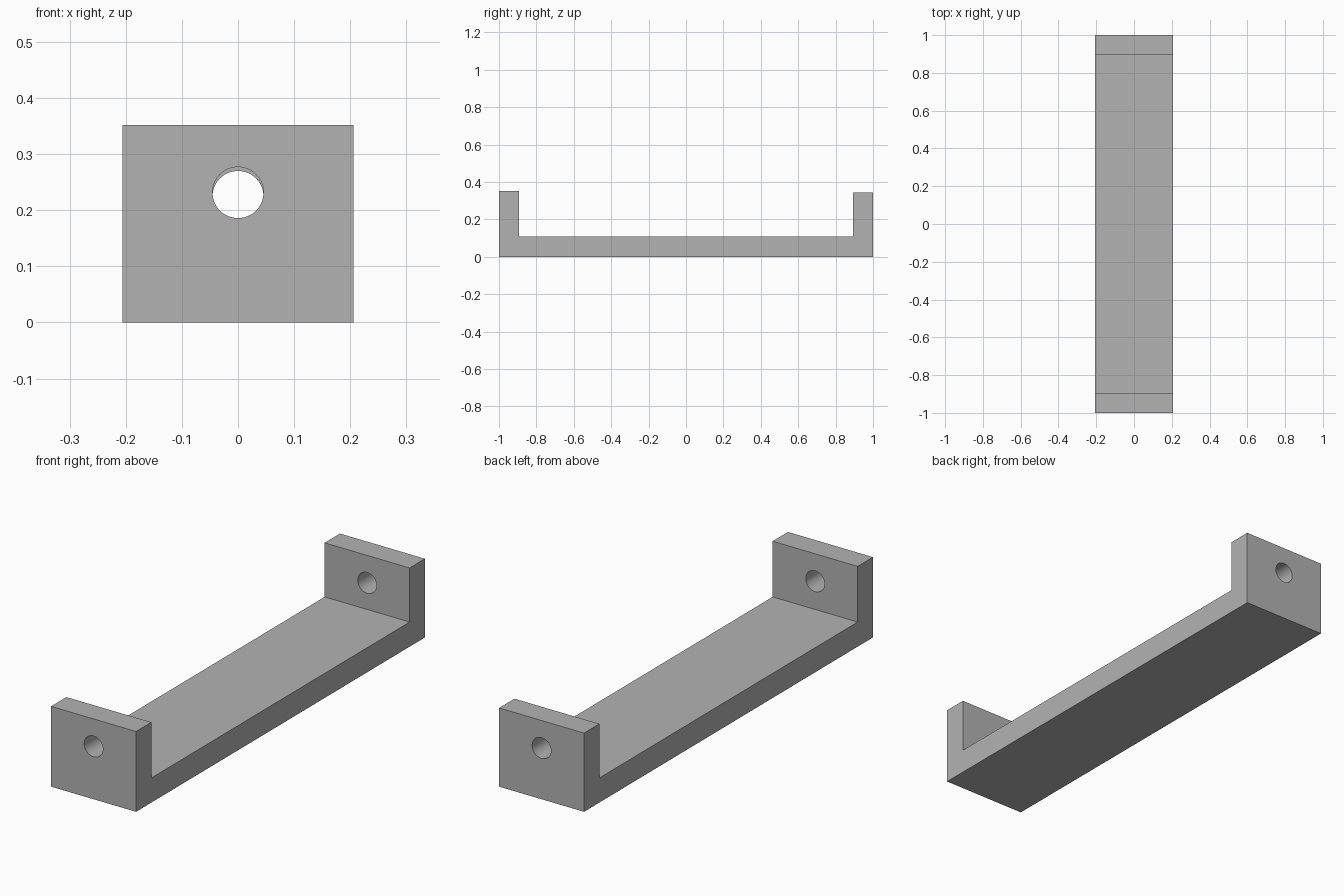
import bpy
import math

cube = bpy.data.objects.get("Cube")
if cube:
    bpy.data.objects.remove(cube, do_unlink=True)

HALF_W = 0.206
FLOOR = 0.108
WALL = 0.106
FRONT_H, BACK_H = 0.352, 0.345
HOLE_R = 0.0455

grey = bpy.data.materials.new("plain_grey")
grey.use_nodes = True
colour = (0.45, 0.45, 0.45, 1)
grey.diffuse_color = colour
grey.node_tree.nodes["Principled BSDF"].inputs["Base Color"].default_value = colour

# Bracket body: U-shaped side profile extruded across the width
profile = [(-1, 0), (1, 0), (1, BACK_H), (1 - WALL, BACK_H), (1 - WALL, FLOOR),
           (WALL - 1, FLOOR), (WALL - 1, FRONT_H), (-1, FRONT_H)]
n = len(profile)
verts = [(x, y, z) for x in (-HALF_W, HALF_W) for y, z in profile]
faces = [tuple(reversed(range(n))), tuple(range(n, 2 * n))]
faces += [(i, (i + 1) % n, (i + 1) % n + n, i + n) for i in range(n)]
mesh = bpy.data.meshes.new("bracket")
mesh.from_pydata(verts, [], faces)
mesh.materials.append(grey)
bracket = bpy.data.objects.new("bracket", mesh)
bpy.context.collection.objects.link(bracket)


# Round bolt hole through each upright
def drill(name, y, z):
    bpy.ops.mesh.primitive_cylinder_add(vertices=64, radius=HOLE_R, depth=0.3,
                                        location=(0, y, z), rotation=(math.pi / 2, 0, 0))
    cutter = bpy.context.object
    cutter.name = name
    cutter.data.materials.append(grey)
    cut = bracket.modifiers.new(name, "BOOLEAN")
    cut.operation = "DIFFERENCE"
    cut.solver = "EXACT"
    cut.object = cutter
    bpy.ops.object.select_all(action="DESELECT")
    bracket.select_set(True)
    bpy.context.view_layer.objects.active = bracket
    bpy.ops.object.modifier_apply(modifier=cut.name)
    bpy.data.objects.remove(cutter, do_unlink=True)


drill("front_hole", -0.95, 0.2315)
drill("back_hole", 0.95, 0.2245)
bpy.ops.object.shade_smooth_by_angle(angle=math.radians(30))
